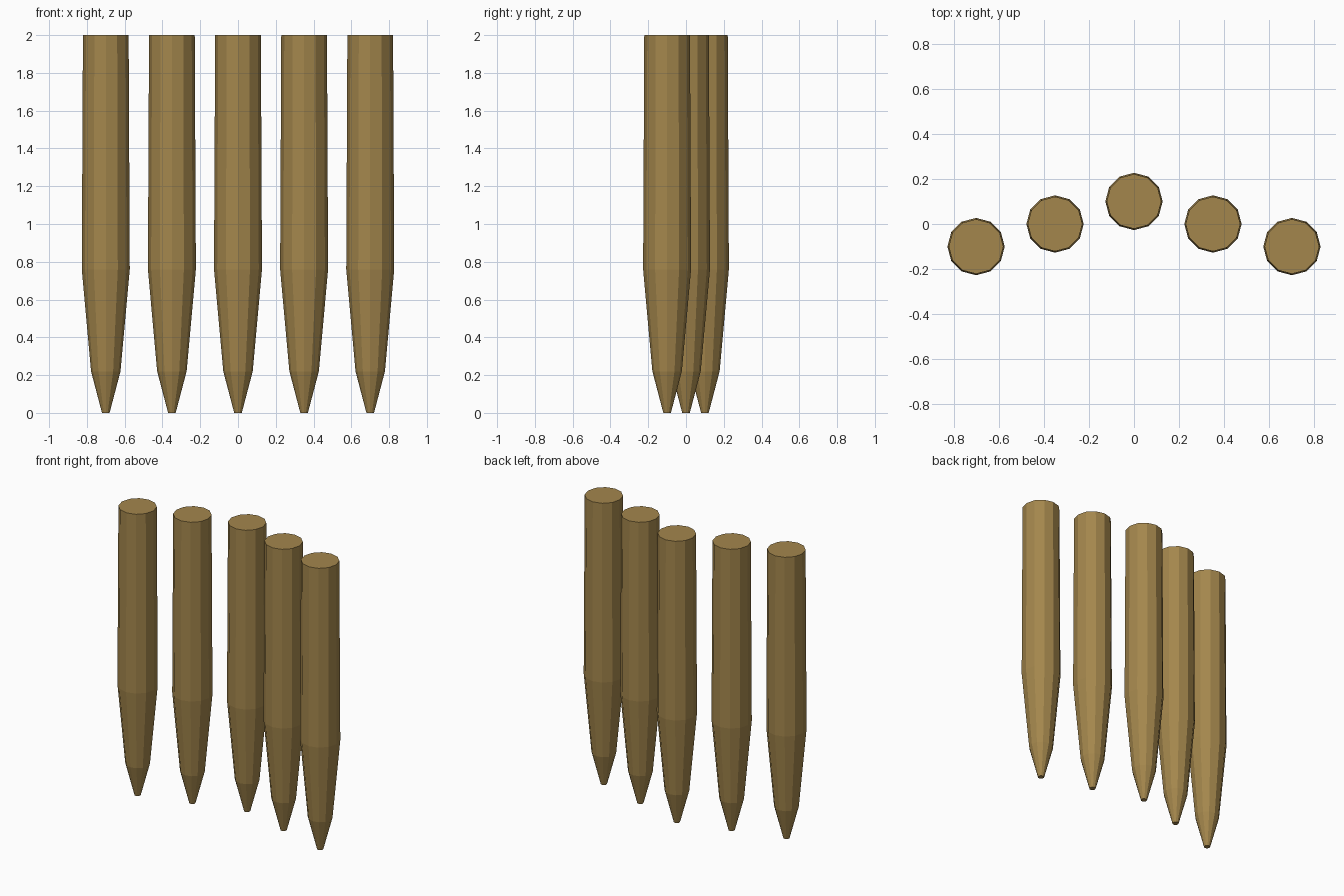
import bpy, bmesh, math

if "Cube" in bpy.data.objects:
    bpy.data.objects.remove(bpy.data.objects["Cube"])

SIDES = 12
# Stake profile: (radius, height) from tip to top
PROFILE = [(0.02, 0.0), (0.078, 0.22), (0.127, 0.76), (0.121, 2.0)]

wood = bpy.data.materials.new("brown_wood")
wood.diffuse_color = (0.37, 0.24, 0.073, 1)
wood.use_nodes = True
wood.node_tree.nodes["Principled BSDF"].inputs["Base Color"].default_value = wood.diffuse_color


def make_stake(name, x, y):
    """Sharpened twelve-sided stake, point down, closed at both ends."""
    bm = bmesh.new()
    rings = []
    for r, z in PROFILE:
        rings.append([bm.verts.new((r * math.cos(2 * math.pi * i / SIDES),
                                    r * math.sin(2 * math.pi * i / SIDES), z))
                      for i in range(SIDES)])
    for low, high in zip(rings, rings[1:]):
        for i in range(SIDES):
            j = (i + 1) % SIDES
            bm.faces.new((low[i], low[j], high[j], high[i]))
    bm.faces.new(rings[0][::-1])
    bm.faces.new(rings[-1])
    mesh = bpy.data.meshes.new(name)
    bm.to_mesh(mesh)
    bm.free()
    mesh.materials.append(wood)
    stake = bpy.data.objects.new(name, mesh)
    stake.location = (x, y, 0)
    bpy.context.collection.objects.link(stake)


# Five stakes in a shallow chevron, the middle one furthest back
names = ["left_outer", "left_inner", "middle", "right_inner", "right_outer"]
for k, name in zip(range(-2, 3), names):
    make_stake(name + "_stake", 0.35 * k, 0.1 - 0.1 * abs(k))
